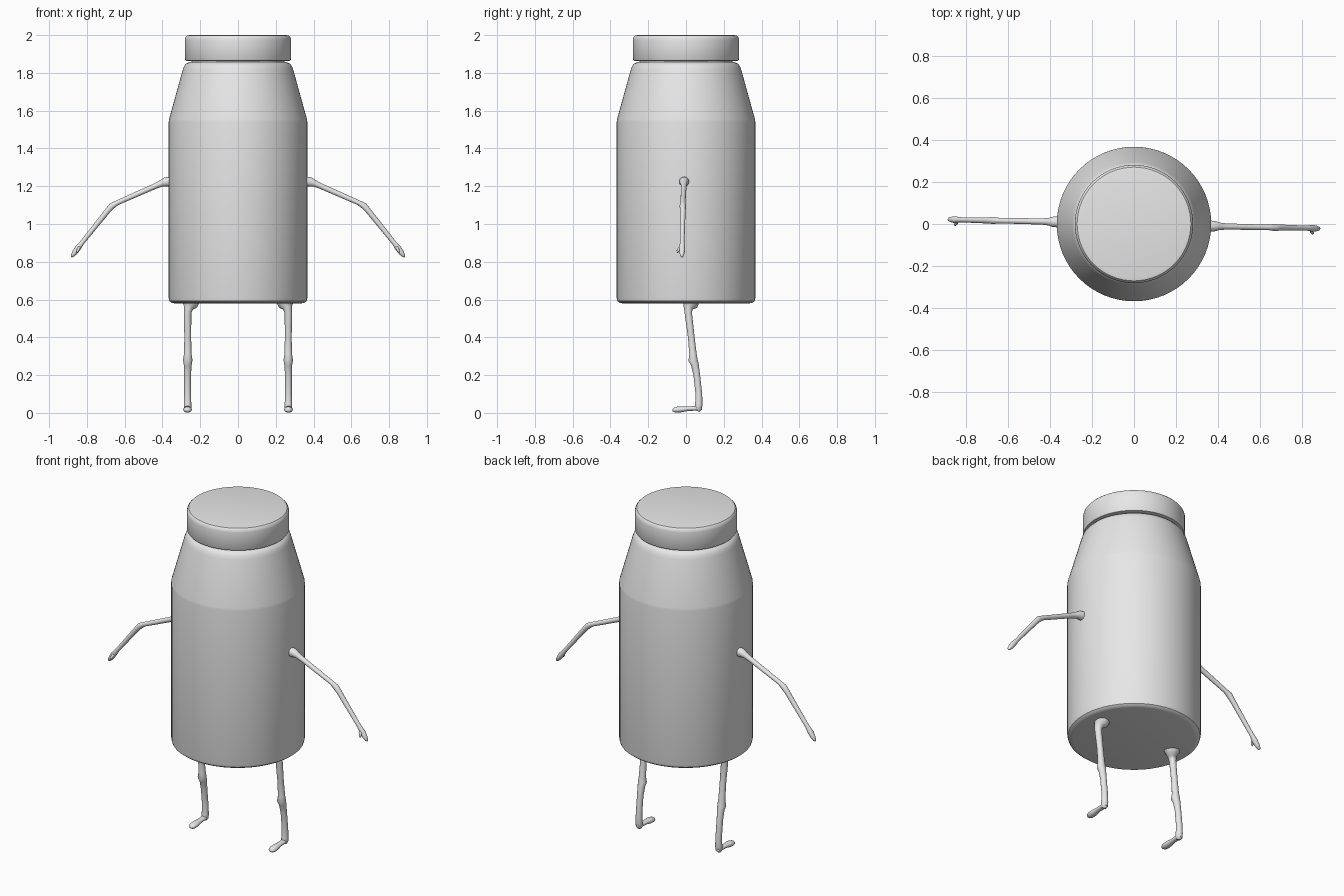
import bpy, bmesh, math
from mathutils import Vector

grey = bpy.data.materials.new("plain grey")
grey.diffuse_color = (0.8, 0.8, 0.8, 1)


def finish(name, bm, angle):
    bmesh.ops.recalc_face_normals(bm, faces=bm.faces[:])
    mesh = bpy.data.meshes.new(name)
    bm.to_mesh(mesh)
    bm.free()
    mesh.materials.append(grey)
    ob = bpy.data.objects.new(name, mesh)
    bpy.context.collection.objects.link(ob)
    bpy.ops.object.select_all(action='DESELECT')
    ob.select_set(True)
    bpy.context.view_layer.objects.active = ob
    bpy.ops.object.shade_smooth_by_angle(angle=math.radians(angle))
    return ob


def skin(bm, rings):
    """Bridge consecutive rings and cap both ends."""
    n = len(rings[0])
    for a, b in zip(rings, rings[1:]):
        for i in range(n):
            j = (i + 1) % n
            bm.faces.new((a[i], a[j], b[j], b[i]))
    bm.faces.new(rings[0])
    bm.faces.new(rings[-1])


def lathe(name, profile, n=64):
    bm = bmesh.new()
    rings = [[bm.verts.new((r * math.cos(2 * math.pi * i / n),
                            r * math.sin(2 * math.pi * i / n), z))
              for i in range(n)] for r, z in profile]
    skin(bm, rings)
    return finish(name, bm, 35)


def limb(name, points, up=(0, 1, 0), flat=1.0, n=14):
    """Tapered tube through (x, y, z, radius) points; flat squashes it along up."""
    bm = bmesh.new()
    pos = [Vector(p[:3]) for p in points]
    rings = []
    for k, p in enumerate(points):
        t = (pos[min(k + 1, len(pos) - 1)] - pos[max(k - 1, 0)]).normalized()
        side = t.cross(Vector(up)).normalized()
        top = side.cross(t)
        rings.append([bm.verts.new(pos[k] + p[3] * (
            side * math.cos(2 * math.pi * i / n)
            + top * flat * math.sin(2 * math.pi * i / n))) for i in range(n)])
    skin(bm, rings)
    return finish(name, bm, 60)


# Bottle body with rounded base, sloped shoulder and neck
lathe("bottle_body", [(0.335, 0.58), (0.352, 0.583), (0.363, 0.592), (0.367, 0.608),
                      (0.367, 1.54), (0.365, 1.555), (0.293, 1.815), (0.286, 1.835),
                      (0.274, 1.85), (0.255, 1.857), (0.245, 1.858), (0.245, 1.88)])

# Lid with rounded rims
lathe("lid", [(0.268, 1.863), (0.277, 1.865), (0.281, 1.872), (0.281, 1.975),
              (0.278, 1.988), (0.27, 1.997), (0.255, 2.0)])

for s, label in ((1, "right"), (-1, "left")):
    # Arm: shoulder flare, elbow, wrist, pointed hand
    arm = [(0.355, 0.010, 1.225, 0.027), (0.385, 0.010, 1.222, 0.025),
           (0.405, 0.011, 1.215, 0.018), (0.44, 0.012, 1.200, 0.015),
           (0.64, 0.016, 1.112, 0.013), (0.668, 0.017, 1.095, 0.017),
           (0.69, 0.017, 1.07, 0.015), (0.825, 0.02, 0.902, 0.012),
           (0.848, 0.02, 0.872, 0.016), (0.865, 0.021, 0.848, 0.014),
           (0.878, 0.022, 0.831, 0.009), (0.882, 0.022, 0.825, 0.003)]
    limb(label + "_arm", [(s * x, -s * y, z, r) for x, y, z, r in arm])

    # Thumb on the front of the hand
    hy = -s * 0.02
    limb(label + "_thumb", [(s * 0.838, hy, 0.882, 0.008),
                            (s * 0.844, hy - 0.016, 0.870, 0.008),
                            (s * 0.849, hy - 0.023, 0.858, 0.007),
                            (s * 0.852, hy - 0.025, 0.848, 0.003)], n=8)

    # Leg: hip flare, thigh, knee, shin, ankle
    leg = [(0.252, 0.024, 0.585, 0.045), (0.254, 0.022, 0.572, 0.040),
           (0.262, 0.012, 0.556, 0.025), (0.267, 0.012, 0.53, 0.020),
           (0.266, 0.028, 0.40, 0.018), (0.266, 0.037, 0.31, 0.020),
           (0.266, 0.037, 0.28, 0.025), (0.266, 0.047, 0.255, 0.021),
           (0.267, 0.057, 0.20, 0.018), (0.267, 0.068, 0.10, 0.018),
           (0.267, 0.068, 0.045, 0.020), (0.267, 0.065, 0.022, 0.020),
           (0.267, 0.060, 0.010, 0.012)]
    limb(label + "_leg", [(s * x, y, z, r) for x, y, z, r in leg])

    # Flat foot pointing forwards
    foot = [(0.085, 0.024, 0.010), (0.075, 0.024, 0.017), (0.05, 0.024, 0.018),
            (0.01, 0.022, 0.017), (-0.02, 0.019, 0.022), (-0.045, 0.017, 0.023),
            (-0.062, 0.015, 0.018), (-0.072, 0.014, 0.008)]
    limb(label + "_foot", [(s * 0.267, y, z, r) for y, z, r in foot],
         up=(0, 0, 1), flat=0.7)
